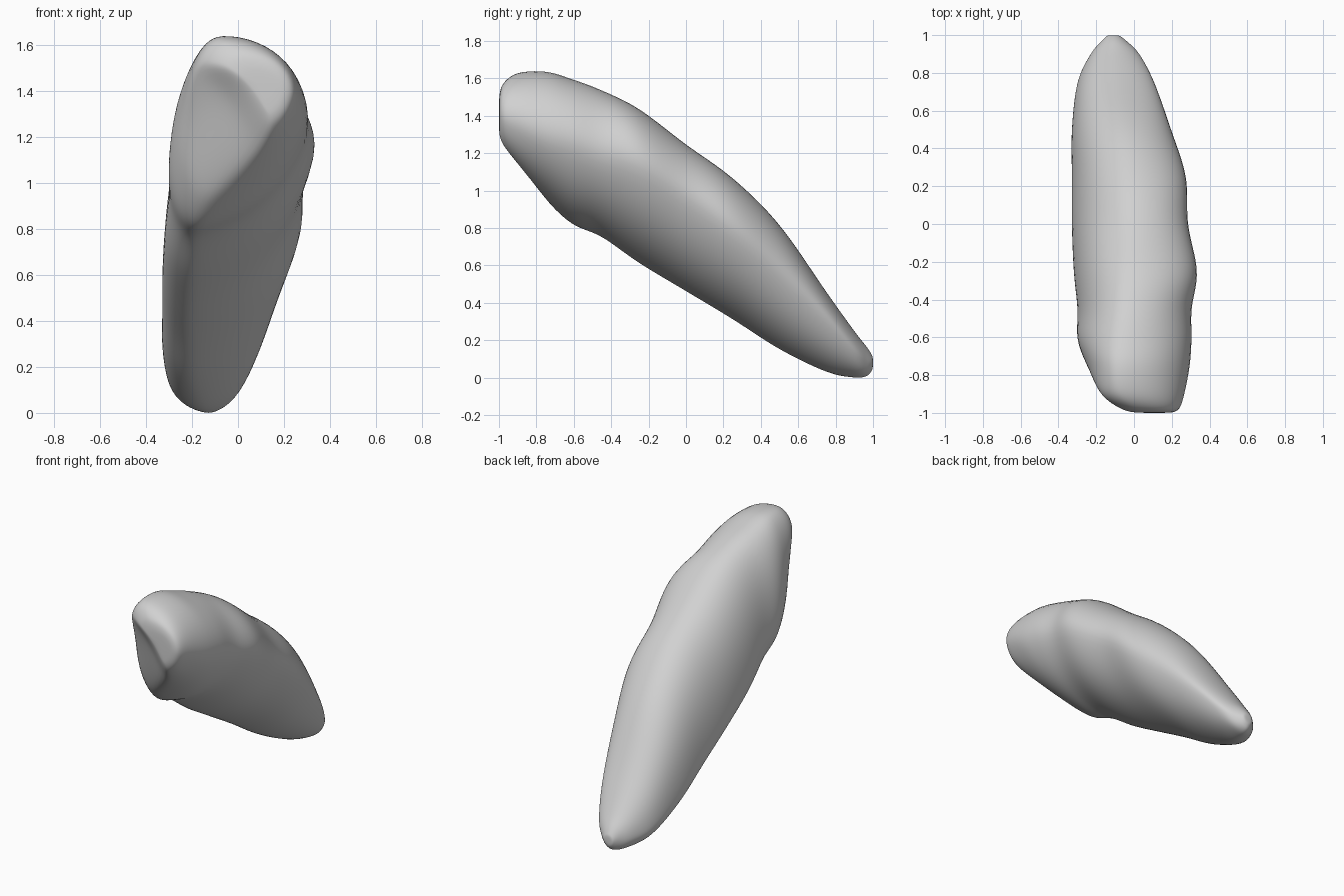
import bpy, bmesh, math
from mathutils import Vector

cube = bpy.data.objects.get("Cube")
if cube:
    bpy.data.objects.remove(cube)

SIDES = 56   # points around each slice
STEPS = 8    # slices between two stations

# Stations along the length, in hundredths:
# y, top x, top z, right x, right z, bottom x, bottom z, left x, left z
stations = [
    (-100, 8, 149, 19, 140, 13, 131, 2, 146),
    (-98, 2, 157, 24, 139, 13, 124, -7, 150),
    (-90, -6, 163, 27, 136, 7, 113, -18, 148),
    (-75, -8, 164, 30, 129, -8, 95, -25, 128),
    (-61, -7, 160, 31, 125, -15, 82, -30, 112),
    (-45, -5, 154, 31, 119, -17, 75, -30, 96),
    (-25, -3, 144, 34, 113, -18, 61, -32, 78),
    (0, -2, 125, 29, 97, -19, 46, -33, 62),
    (25, -3, 107, 28, 79, -19, 31, -33, 46),
    (50, -6, 82, 20, 57, -18, 15, -33, 30),
    (75, -10, 46, 11, 32, -15, 3, -30, 15),
    (90, -11, 25, 3, 15, -12, 0, -23, 10),
    (97, -11, 16, -4, 9, -11, 1, -17, 9),
    (100, -11, 11, -8, 8, -11, 5, -14, 8),
]


def blend(a, b, c, d, t):
    """Smooth curve value between b and c."""
    return 0.5 * (2 * b + (c - a) * t + (2 * a - 5 * b + 4 * c - d) * t * t
                  + (3 * b - a - 3 * c + d) * t ** 3)


def all_slices():
    last = len(stations) - 1
    for i in range(last):
        near = [stations[min(max(i + k, 0), last)] for k in (-1, 0, 1, 2)]
        for s in range(STEPS):
            yield [blend(*v, s / STEPS) / 100 for v in zip(*near)]
    yield [v / 100 for v in stations[last]]


def slice_points(values):
    """Closed outline of four quarter arcs, each flattened by its own amount."""
    y, tx, tz, rx, rz, bx, bz, lx, lz = values
    # Hollow under the tip on the blunt end, with a full lobe behind it
    hollow = 1.4 * min(max((-0.74 - y) / 0.17, 0), 1) - 0.1
    for k in range(SIDES):
        a = math.tau * k / SIDES
        s, c = math.sin(a), math.cos(a)
        mid_x, end_z = (tx, tz) if c >= 0 else (bx, bz)
        side_x, side_z = (rx, rz) if s >= 0 else (lx, lz)
        if c >= 0:
            flat = -0.05 if s >= 0 else 0.1
        else:
            flat = 0.3 if s >= 0 else hollow
        pull = (abs(s) + abs(c)) ** -flat
        yield Vector((mid_x + (side_x - mid_x) * abs(s) * pull, y,
                      side_z + (end_z - side_z) * abs(c) * pull))


# Body: slices joined into one closed skin
bm = bmesh.new()
rings = [[bm.verts.new(p) for p in slice_points(v)] for v in all_slices()]
for r0, r1 in zip(rings, rings[1:]):
    for k in range(SIDES):
        n = (k + 1) % SIDES
        bm.faces.new((r0[k], r0[n], r1[n], r1[k]))

# Rounded caps
for ring in (rings[0], rings[-1]):
    centre = sum((v.co for v in ring), Vector()) / SIDES
    pole = bm.verts.new(centre)
    for k in range(SIDES):
        bm.faces.new((ring[k], ring[(k + 1) % SIDES], pole))

# Even out the skin
for _ in range(6):
    bmesh.ops.smooth_vert(bm, verts=bm.verts, factor=0.5,
                          use_axis_x=True, use_axis_y=True, use_axis_z=True)
bmesh.ops.recalc_face_normals(bm, faces=bm.faces)
mesh = bpy.data.meshes.new("body")
bm.to_mesh(mesh)
bm.free()
mesh.shade_smooth()
body = bpy.data.objects.new("body", mesh)
bpy.context.collection.objects.link(body)

# Plain grey surface
grey = bpy.data.materials.new("light grey")
grey.use_nodes = True
colour = (0.64, 0.64, 0.64, 1)
grey.diffuse_color = colour
grey.node_tree.nodes["Principled BSDF"].inputs["Base Color"].default_value = colour
mesh.materials.append(grey)
